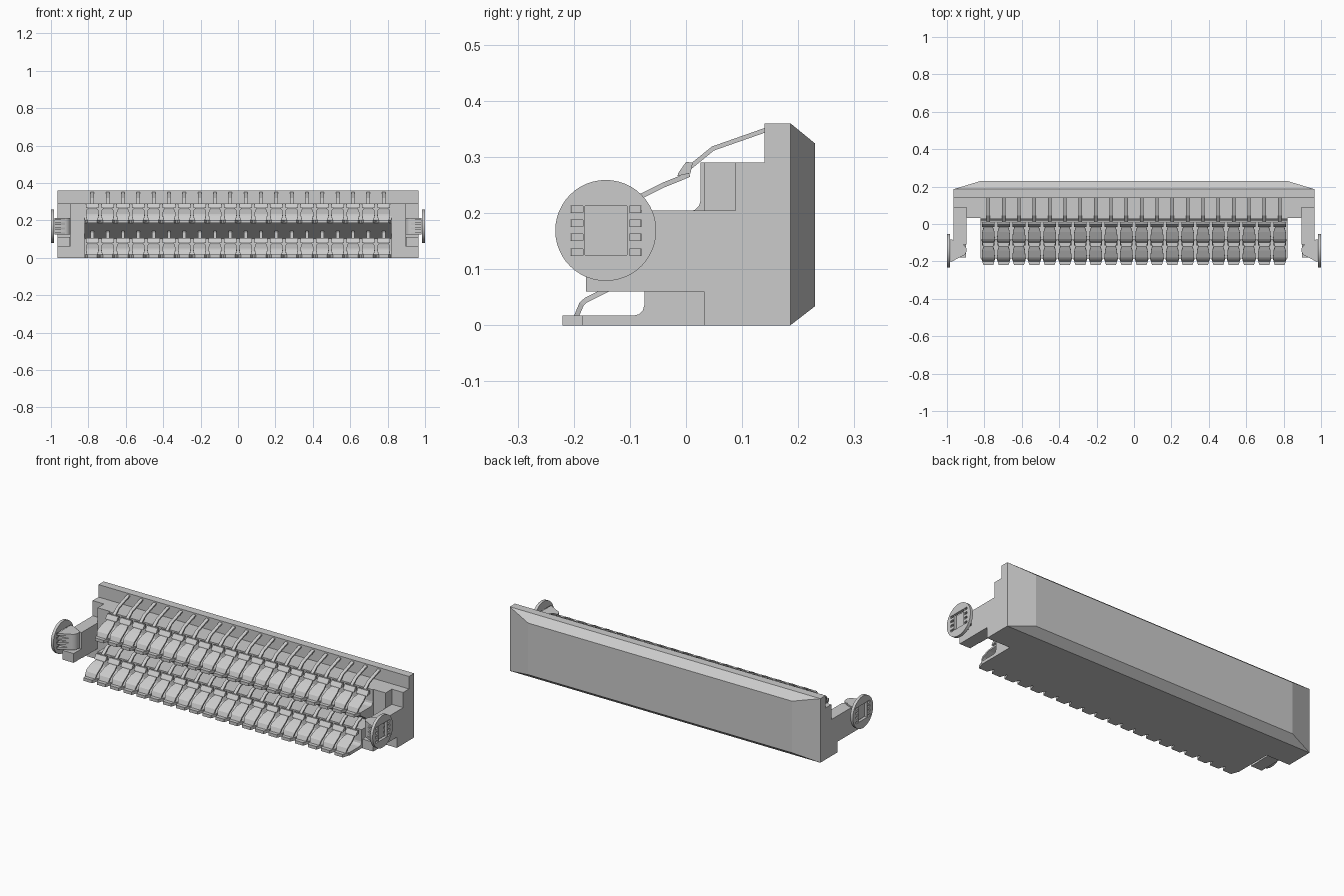
import bpy, bmesh, math
from mathutils import Matrix, Vector

if "Cube" in bpy.data.objects:
    bpy.data.objects.remove(bpy.data.objects["Cube"])

PITCH, COUNT = 0.082, 20
X0 = -PITCH * (COUNT - 1) / 2
ROWS = (("lower", 0.0, 0.0), ("upper", 0.1, 0.186))


def finish(bm, name):
    bmesh.ops.recalc_face_normals(bm, faces=bm.faces)
    me = bpy.data.meshes.new(name)
    bm.to_mesh(me)
    bm.free()
    ob = bpy.data.objects.new(name, me)
    bpy.context.collection.objects.link(ob)
    return ob


def prism(name, pts, lo, hi, axis='X'):
    """Extrude a 2D outline: (y, z) along X, or (x, y) along Z."""
    bm = bmesh.new()
    place = (lambda p, t: (t, *p)) if axis == 'X' else (lambda p, t: (*p, t))
    a = [bm.verts.new(place(p, lo)) for p in pts]
    b = [bm.verts.new(place(p, hi)) for p in pts]
    bm.faces.new(a)
    bm.faces.new(b[::-1])
    n = len(pts)
    for i in range(n):
        bm.faces.new((a[i], b[i], b[(i + 1) % n], a[(i + 1) % n]))
    return finish(bm, name)


def box(name, x, y, z):
    return prism(name, [(y[0], z[0]), (y[1], z[0]), (y[1], z[1]), (y[0], z[1])], *x)


def ribbon(name, path, t):
    """Thick strip along (y, z, half width) stations."""
    bm = bmesh.new()
    rings = []
    for i, (y, z, w) in enumerate(path):
        a, b = path[max(i - 1, 0)], path[min(i + 1, len(path) - 1)]
        d = Vector((b[0] - a[0], b[1] - a[1])).normalized()
        ny, nz = -d.y * t / 2, d.x * t / 2
        rings.append([bm.verts.new((sx * w, y + s * ny, z + s * nz))
                      for sx, s in ((-1, -1), (1, -1), (1, 1), (-1, 1))])
    for r, q in zip(rings, rings[1:]):
        for k in range(4):
            bm.faces.new((r[k], r[(k + 1) % 4], q[(k + 1) % 4], q[k]))
    bm.faces.new(rings[0])
    bm.faces.new(rings[-1])
    return finish(bm, name)


def repeat(ob, dy, dz):
    """Set a contact in its row and repeat along x."""
    ob.data.transform(Matrix.Translation((X0, dy, dz)))
    m = ob.modifiers.new("row", 'ARRAY')
    m.count = COUNT
    m.use_relative_offset = False
    m.use_constant_offset = True
    m.constant_offset_displace = (PITCH, 0, 0)


def mirrored(ob):
    ob.modifiers.new("mirror", 'MIRROR')


# back plate with hipped rear
bm = bmesh.new()
rings = []
for y, hx, lo, hi in ((0.14, 0.965, 0, 0.36), (0.186, 0.965, 0, 0.36),
                      (0.23, 0.82, 0.034, 0.324)):
    rings.append([bm.verts.new(p) for p in
                  ((-hx, y, lo), (hx, y, lo), (hx, y, hi), (-hx, y, hi))])
for r, q in zip(rings, rings[1:]):
    for k in range(4):
        bm.faces.new((r[k], r[(k + 1) % 4], q[(k + 1) % 4], q[k]))
bm.faces.new(rings[0])
bm.faces.new(rings[-1])
finish(bm, "back_plate")

# stepped two-row contact housing
fillet = [(-0.094 + 0.02 * math.sin(a), 0.037 - 0.02 * math.cos(a))
          for a in (0, math.pi / 6, math.pi / 3, math.pi / 2)]
step = [(-0.185, 0.0), (-0.185, 0.017), *fillet, (-0.074, 0.104), (0.04, 0.104)]
profile = step + [(y + 0.1, z + 0.186) for y, z in step] + [(0.14, 0.0)]
prism("contact_housing", profile, -0.82, 0.82)

for row, dy, dz in ROWS:
    # shelf tips
    repeat(prism(row + "_shelf_tips",
                 [(-0.038, -0.183), (-0.026, -0.22), (0.026, -0.22), (0.038, -0.183)],
                 0.0, 0.017, 'Z'), dy, dz)
    # paddle springs: hooked foot, wide blade, narrow neck
    repeat(ribbon(row + "_spring_blades",
                  [(-0.188, 0.005, 0.026), (-0.197, 0.012, 0.028), (-0.186, 0.038, 0.034),
                   (-0.178, 0.045, 0.035), (-0.14, 0.064, 0.032), (-0.115, 0.074, 0.024),
                   (-0.094, 0.083, 0.018)], 0.009), dy, dz)
    # cross clips at the neck
    repeat(prism(row + "_neck_clips",
                 [(-0.115, 0.08), (-0.092, 0.085), (-0.088, 0.104), (-0.1, 0.105),
                  (-0.114, 0.085)], -0.034, 0.034), dy, dz)
    # narrow rods up to the wall
    repeat(ribbon(row + "_spring_rods",
                  [(-0.1, 0.09, 0.009), (-0.052, 0.129, 0.009), (0.042, 0.162, 0.009)],
                  0.008), dy, dz)

# end blocks and arms
mirrored(box("end_blocks_outer", (0.82, 0.965), (0.088, 0.14), (0, 0.29)))
mirrored(box("end_blocks_inner", (0.82, 0.895), (0.032, 0.14), (0, 0.29)))
mirrored(box("end_blocks_base", (0.82, 0.965), (0.032, 0.14), (0, 0.205)))
mirrored(box("side_arms", (0.895, 0.965), (-0.11, 0.09), (0.06, 0.205)))
mirrored(box("arm_toes", (0.897, 0.965), (-0.178, -0.1), (0.06, 0.112)))

# swivel knobs
arc = [(0.93 + 0.035 * math.cos(a), -0.14 + 0.035 * math.sin(a))
       for a in [math.radians(60 + 20 * i) for i in range(11)]]
mirrored(prism("swivel_posts", arc + [(0.965, -0.18), (0.982, -0.18), (0.982, -0.105),
                                      (0.965, -0.105)], 0.125, 0.213, 'Z'))
levels = (0.13, 0.157, 0.182, 0.207)
for i, z in enumerate(levels):
    mirrored(prism("swivel_fin_%d" % i,
                   [(0.92, -0.172), (0.982, -0.205), (0.982, -0.08), (0.93, -0.1)],
                   z - 0.006, z + 0.006, 'Z'))

# discs with a window and side slots
bm = bmesh.new()
bmesh.ops.create_cone(bm, cap_ends=True, segments=48, radius1=0.09, radius2=0.09, depth=0.016,
                      matrix=Matrix.Translation((0.992, -0.143, 0.169))
                      @ Matrix.Rotation(math.pi / 2, 4, 'Y'))
disc = finish(bm, "end_discs")
cuts = [box("cut", (0.95, 1.05), (-0.18, -0.105), (0.125, 0.213))]
cuts += [box("cut", (0.95, 1.05), y, (z - 0.006, z + 0.006))
         for z in levels for y in ((-0.206, -0.184), (-0.101, -0.079))]
bpy.context.view_layer.objects.active = disc
for c in cuts:
    m = disc.modifiers.new("cut", 'BOOLEAN')
    m.operation, m.solver, m.object = 'DIFFERENCE', 'EXACT', c
    bpy.ops.object.modifier_apply(modifier=m.name)
    bpy.data.objects.remove(c)
bpy.ops.object.select_all(action='DESELECT')
for ob in (disc, bpy.data.objects["swivel_posts"]):
    ob.select_set(True)
bpy.ops.object.shade_smooth_by_angle(angle=math.radians(35))
mirrored(disc)
